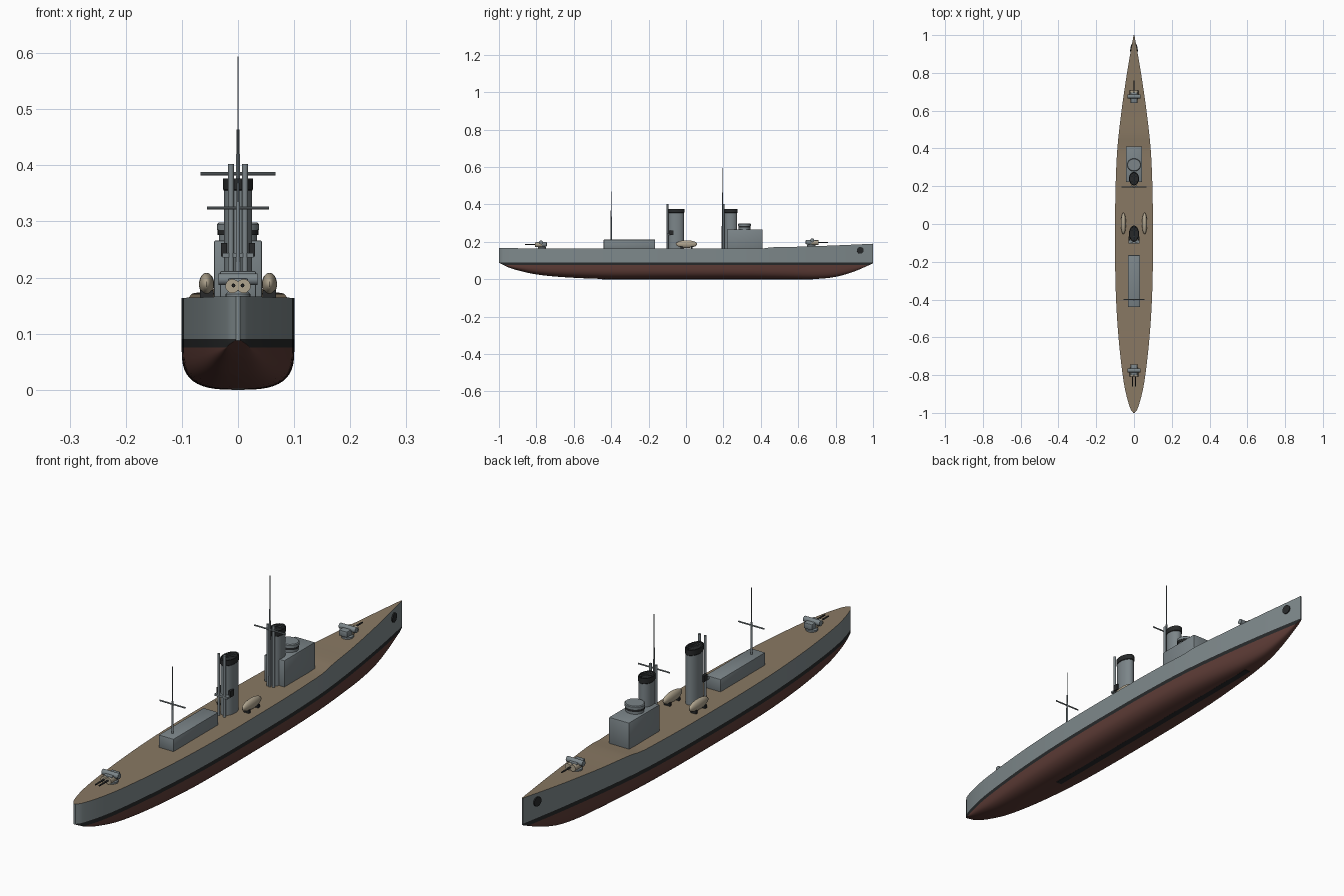
import bpy, bmesh, math
from mathutils import Vector

if "Cube" in bpy.data.objects:
    bpy.data.objects.remove(bpy.data.objects["Cube"])


def mat(name, rgb):
    m = bpy.data.materials.new(name)
    m.diffuse_color = (*rgb, 1)
    m.use_nodes = True
    m.node_tree.nodes["Principled BSDF"].inputs["Base Color"].default_value = m.diffuse_color
    return m


GREY = mat("hull_grey", (0.21, 0.25, 0.26))
STEEL = mat("steel", (0.2, 0.235, 0.25))
BLACK = mat("black", (0.02, 0.022, 0.023))
RED = mat("bottom_red", (0.11, 0.045, 0.037))
DECK = mat("deck_tan", (0.25, 0.19, 0.125))
BOAT = mat("boat_cream", (0.43, 0.37, 0.27))


def finish(name, bm, mats, smooth=True):
    bmesh.ops.recalc_face_normals(bm, faces=bm.faces)
    me = bpy.data.meshes.new(name)
    bm.to_mesh(me)
    bm.free()
    ob = bpy.data.objects.new(name, me)
    bpy.context.collection.objects.link(ob)
    for m in mats:
        me.materials.append(m)
    if smooth:
        bpy.ops.object.select_all(action='DESELECT')
        ob.select_set(True)
        bpy.context.view_layer.objects.active = ob
        bpy.ops.object.shade_smooth_by_angle(angle=math.radians(35))
    return ob


def lathe(name, loc, prof, m, sx=1, sy=1, n=32):
    """Closed solid of revolution from (radius, z) points."""
    bm = bmesh.new()
    rings = [[bm.verts.new((loc[0] + r * sx * math.cos(2 * math.pi * i / n),
                            loc[1] + r * sy * math.sin(2 * math.pi * i / n), loc[2] + z))
              for i in range(n)] for r, z in prof]
    for a, b in zip(rings, rings[1:]):
        for i in range(n):
            bm.faces.new((a[i], a[(i + 1) % n], b[(i + 1) % n], b[i]))
    bm.faces.new(rings[0])
    bm.faces.new(rings[-1])
    return finish(name, bm, [m])


def rod(name, a, b, r, m, r2=None, n=16):
    a, b = Vector(a), Vector(b)
    bm = bmesh.new()
    bmesh.ops.create_cone(bm, cap_ends=True, segments=n, radius1=r,
                          radius2=r if r2 is None else r2, depth=(b - a).length)
    bm.transform((b - a).to_track_quat('Z', 'Y').to_matrix().to_4x4())
    bmesh.ops.translate(bm, verts=bm.verts, vec=(a + b) / 2)
    return finish(name, bm, [m])


def box(name, x, y, z, m, bevel=0.0):
    bm = bmesh.new()
    bmesh.ops.create_cube(bm, size=1)
    for v in bm.verts:
        v.co = [lo + (c + 0.5) * (hi - lo) for c, (lo, hi) in zip(v.co, (x, y, z))]
    if bevel:
        bmesh.ops.bevel(bm, geom=bm.edges[:], offset=bevel, segments=2, affect='EDGES', profile=0.5)
    return finish(name, bm, [m], bevel > 0)


def curve(keys, y):
    """Smooth interpolation through (y, value) keys."""
    for i in range(len(keys) - 1):
        (y0, a), (y1, b) = keys[i], keys[i + 1]
        if y <= y1 or i == len(keys) - 2:
            p, q = keys[max(i - 1, 0)], keys[min(i + 2, len(keys) - 1)]
            h = y1 - y0
            m0, m1 = (b - p[1]) / (y1 - p[0]) * h, (q[1] - a) / (q[0] - y0) * h
            t = (y - y0) / h
            return ((2*t**3 - 3*t*t + 1) * a + (t**3 - 2*t*t + t) * m0
                    + (3*t*t - 2*t**3) * b + (t**3 - t*t) * m1)


# Hull: lofted stations with red bottom, black boot topping, grey sides, tan deck
BEAM = [(-1, .004), (-.98, .018), (-.9, .042), (-.8, .06), (-.6, .082), (-.4, .095), (-.2, .1), (0, .1),
        (.2, .0975), (.4, .088), (.6, .066), (.8, .037), (.9, .02), (1, .002)]
KEEL = [(-1, .088), (-.95, .064), (-.9, .048), (-.8, .026), (-.65, .011), (-.45, .002), (-.3, 0),
        (.6, 0), (.7, .002), (.8, .013), (.9, .042), (1, .085)]
SHEER = [(-1, .167), (-.8, .165), (-.4, .164), (.3, .164), (.4, .164), (.46, .171), (.6, .174), (.8, .181), (1, .19)]


def deck_z(y):
    return curve(SHEER, y)


def build_hull():
    bm = bmesh.new()
    n, k = 88, 12
    secs = []
    for i in range(n + 1):
        y = -math.cos(math.pi * i / n)
        hb, zb, zd = curve(BEAM, y), max(0, curve(KEEL, y)), deck_z(y)
        zw = max(.075, zb + .0005)
        half = [(0, zb)]
        for j in range(1, k + 1):
            t = math.pi / 2 * (1 - j / k)
            half.append((hb * max(math.cos(t), 0) ** .66, zw - (zw - zb) * math.sin(t) ** .66))
        half += [(hb, .0905), (hb, zd)]
        pts = [(-x, z) for x, z in half[:0:-1]] + half
        secs.append([bm.verts.new((x, y, z)) for x, z in pts])
    rows = len(secs[0])
    for a, b in zip(secs, secs[1:]):
        for j in range(rows):
            f = bm.faces.new((a[j], a[(j + 1) % rows], b[(j + 1) % rows], b[j]))
            d = min(j, rows - 2 - j)
            f.material_index = 3 if j == rows - 1 else (0, 1)[d] if d < 2 else 2
    for s in (secs[0], secs[-1]):
        bm.faces.new(s)
    finish("hull", bm, [GREY, BLACK, RED, DECK])


build_hull()
box("keel_strip", (-.012, .012), (-.45, .68), (0, .004), BLACK)

# Hawse plates at the bow
for s in (-1, 1):
    x = curve(BEAM, .93)
    rod("hawse_plate", (s * (x - .008), .93, .155), (s * (x + .004), .932, .155), .018, BLACK, n=24)

# Deckhouses and conning tower
box("aft_deckhouse", (-.032, .032), (-.44, -.165), (.16, .212), STEEL, .003)
box("bridge_house", (-.043, .043), (.222, .41), (.16, .266), STEEL, .003)
lathe("conning_tower", (0, .313, .262), [(.031, 0), (.031, .024)], STEEL, 1.1)
lathe("conning_slit", (0, .313, .276), [(.033, 0), (.033, .01)], BLACK, 1.1)
lathe("conning_roof", (0, .313, .285), [(.034, 0), (.034, .01), (.031, .013)], STEEL, 1.1)


# Funnels: oval casing, open black cap, inner grating bars
def funnel(name, y, rx, ry):
    lathe(name + "_casing", (0, y, .16), [(1, 0), (1, .2)], STEEL, rx, ry, 40)
    lathe(name + "_cap", (0, y, .355),
          [(1, 0), (1.06, .002), (1.06, .022), (.9, .022), (.88, .006)], BLACK, rx, ry, 40)
    rod(name + "_bar", (0, y - ry * .92, .374), (0, y + ry * .92, .374), .0015, STEEL, n=8)
    for t in (-.4, .4):
        w = rx * .85
        rod(name + "_bar", (-w, y + t * ry, .374), (w, y + t * ry, .374), .0015, STEEL, n=8)


funnel("fore_funnel", .24, .025, .034)
funnel("aft_funnel", -.052, .025, .041)

# Steam pipes abaft each funnel, with brackets
for y in (-.1, .2):
    for s in (-1, 1):
        rod("steam_pipe", (s * .0125, y, .16), (s * .0125, y, .402), .0052, STEEL)
box("pipe_bracket", (-.028, .028), (-.104, -.085), (.236, .244), STEEL)
for s in (-1, 1):
    box("siren_box", (min(s * .02, s * .03), max(s * .02, s * .03)), (-.088, -.066), (.238, .262), BLACK)


# Masts with yards
def mast(name, y, z0, z1, z2, yard_z, yard_w):
    rod(name + "_lower", (0, y, z0), (0, y, z1), .0042, STEEL, .0035)
    mid = z1 + (z2 - z1) * .25
    rod(name + "_topmast", (0, y, z1), (0, y, mid), .0024, STEEL, n=10)
    rod(name + "_pole", (0, y, mid), (0, y, z2), .0013, STEEL, n=8)
    rod(name + "_yard", (-yard_w, y, yard_z), (yard_w, y, yard_z), .0028, STEEL, n=10)


mast("foremast", .195, .16, .42, .594, .385, .067)
mast("mainmast", -.4, .2, .335, .47, .324, .055)

# Ship's boats on chocks
for s in (-1, 1):
    bm = bmesh.new()
    bmesh.ops.create_uvsphere(bm, u_segments=28, v_segments=18, radius=1)
    for v in bm.verts:
        v.co = (s * .056 + v.co.x * .0135, .003 + v.co.y * .057, .188 + v.co.z * .0205)
    finish("ship_boat", bm, [BOAT])
    for y in (-.025, .031):
        box("boat_chock", (s * .056 - .012, s * .056 + .012), (y - .005, y + .005), (.162, .177), BLACK)


# Deck guns: pedestal, gun house, cross shield, cream drums, barrels
def gun(name, y, d, xs):
    z = deck_z(y)
    lathe(name + "_pedestal", (0, y, z - .004), [(.022, 0), (.022, .01), (.016, .016)], STEEL, n=24)
    box(name + "_house", (-.018, .018), (y - .03, y + .026), (z + .011, z + .034), STEEL, .003)
    rod(name + "_cross_shield", (-.035, y + d * .005, z + .032), (.035, y + d * .005, z + .032), .0105, STEEL)
    for s in (-1, 1):
        rod(name + "_drum", (s * .01, y, z + .02), (s * .01, y + d * .038, z + .02), .0125, BOAT, n=20)
    for x in xs:
        rod(name + "_barrel", (x, y + d * .03, z + .021), (x, y + d * .09, z + .021), .0035, BLACK, .0028, 12)


gun("fore_gun", .67, 1, (0,))
gun("aft_gun", -.77, -1, (-.008, .008))
